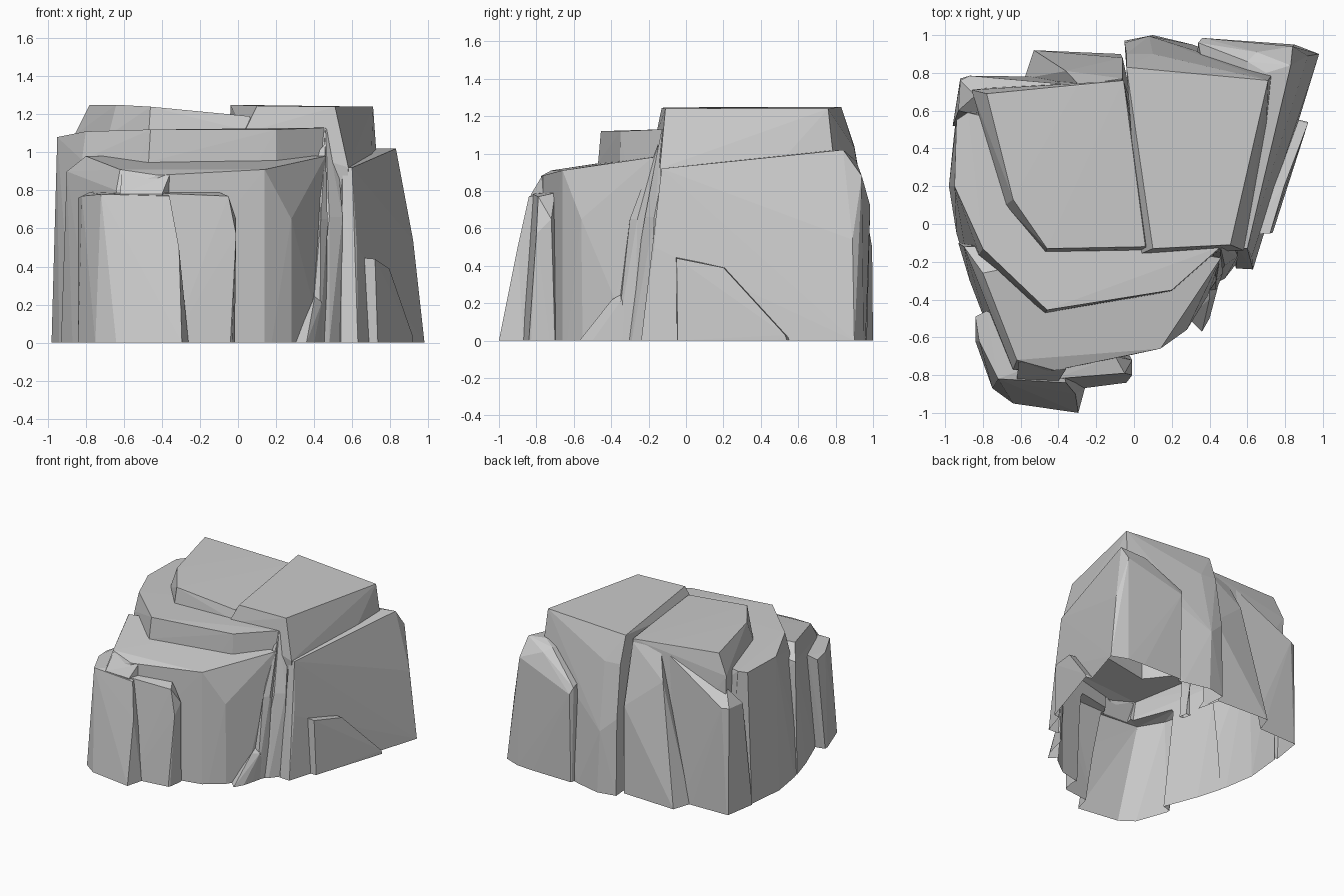
import bpy, bmesh

chunks = []


def chunk(name, base, upper):
    """Faceted boulder piece: hull of a ground outline and raised corner points."""
    bm = bmesh.new()
    depth = -0.2 - 0.01 * len(chunks)
    for x, y in base:
        bm.verts.new((x, y, 0))
        bm.verts.new((x, y, depth))
    for p in upper:
        bm.verts.new(p)
    res = bmesh.ops.convex_hull(bm, input=bm.verts[:])
    loose = {g for g in res["geom_interior"] + res["geom_unused"]
             if isinstance(g, bmesh.types.BMVert)}
    bmesh.ops.delete(bm, geom=list(loose), context='VERTS')
    bmesh.ops.recalc_face_normals(bm, faces=bm.faces[:])
    me = bpy.data.meshes.new(name)
    bm.to_mesh(me)
    bm.free()
    ob = bpy.data.objects.new(name, me)
    bpy.context.collection.objects.link(ob)
    chunks.append(ob)


# Top right block with the back middle column
chunk("top_right_block",
      [(-0.05, 0.97), (0.1, 1.0), (0.31, 0.95), (0.5, 0.0), (0.1, 0.0)],
      [(-0.04, 0.83, 1.25), (0.71, 0.76, 1.24), (0.51, -0.11, 1.24), (0.10, -0.13, 1.245),
       (-0.04, 0.9, 1.04), (0.1, 0.9, 1.03), (0.73, 0.79, 0.96), (0.70, 0.5, 0.95),
       (0.58, -0.14, 0.92), (0.03, -0.16, 1.1), (0.08, 0.995, 0.5), (-0.05, 0.96, 0.62)])

# Top left block
chunk("top_left_block",
      [(-0.82, 0.71), (-0.1, 0.8), (0.1, 0.0), (-0.45, 0.0), (-0.7, 0.2)],
      [(-0.78, 0.69, 1.25), (-0.3, 0.73, 1.22), (-0.055, 0.76, 1.2), (0.06, -0.12, 1.19),
       (-0.46, -0.13, 1.24), (-0.64, 0.13, 1.25),
       (-0.86, 0.71, 1.09), (-0.68, 0.1, 1.09), (-0.47, -0.15, 1.09), (0.1, -0.14, 1.1)])

# Middle tier running round the left and front
chunk("middle_tier",
      [(-0.95, 0.5), (-0.98, 0.2), (-0.94, -0.05), (-0.87, -0.28), (-0.45, -0.5),
       (0.2, -0.38), (0.45, -0.16), (0.4, 0.5), (-0.8, 0.6)],
      [(-0.88, 0.59, 1.09), (-0.94, 0.55, 1.08), (-0.95, 0.2, 1.08), (-0.8, -0.13, 1.11),
       (-0.46, -0.455, 1.12), (0.2, -0.35, 1.12), (0.46, -0.12, 1.13),
       (-0.82, -0.16, 0.96), (-0.47, -0.47, 0.95), (0.3, 0.3, 1.12)])

# Lower tier with its sloping top
chunk("lower_tier",
      [(-0.93, -0.1), (-0.87, -0.3), (-0.77, -0.56), (-0.6, -0.82), (-0.05, -0.69),
       (0.14, -0.66), (0.28, -0.55), (0.43, -0.2), (0, 0)],
      [(-0.9, -0.12, 0.9), (-0.8, -0.26, 0.98), (-0.62, -0.72, 0.91), (-0.42, -0.775, 0.88),
       (0.14, -0.66, 0.91), (0.28, -0.56, 0.65), (0.46, -0.18, 0.98),
       (-0.64, -0.77, 0.8), (0.39, -0.38, 0.22), (0, -0.1, 1.0)])

# Two front columns
chunk("front_left_column",
      [(-0.84, -0.62), (-0.75, -0.87), (-0.64, -0.95), (-0.295, -1.0), (-0.26, -0.87), (-0.3, -0.5)],
      [(-0.84, -0.49, 0.76), (-0.78, -0.46, 0.79), (-0.82, -0.62, 0.77), (-0.72, -0.82, 0.78),
       (-0.36, -0.84, 0.77), (-0.31, -0.9, 0.5), (-0.4, -0.7, 0.8)])
chunk("front_middle_column",
      [(-0.35, -0.88), (-0.04, -0.84), (-0.02, -0.7), (-0.35, -0.6)],
      [(-0.42, -0.82, 0.785), (-0.05, -0.79, 0.77), (-0.01, -0.8, 0.57), (-0.01, -0.72, 0.65),
       (-0.1, -0.7, 0.79), (-0.4, -0.7, 0.8)])
# Sloping shoulder behind the columns
chunk("front_shoulder",
      [(-0.6, -0.7), (-0.4, -0.7), (-0.5, -0.5)],
      [(-0.62, -0.82, 0.78), (-0.4, -0.83, 0.78), (-0.61, -0.73, 0.9), (-0.36, -0.77, 0.88),
       (-0.5, -0.5, 0.85)])

# Slivers in the front right corner
chunk("corner_foot",
      [(0.29, -0.5), (0.36, -0.57), (0.4, -0.5), (0.46, -0.25), (0.3, -0.3)],
      [(0.4, -0.395, 0.22), (0.44, -0.35, 0.21), (0.4, -0.25, 0.3)])
chunk("corner_rib",
      [(0.38, -0.38), (0.43, -0.37), (0.46, -0.28), (0.38, -0.2)],
      [(0.435, -0.3, 0.65), (0.47, -0.26, 0.65), (0.46, -0.15, 1.05), (0.42, -0.15, 1.0)])
chunk("corner_column",
      [(0.4, -0.33), (0.48, -0.29), (0.55, -0.2), (0.5, 0.2), (0.35, 0.0)],
      [(0.48, -0.22, 0.66), (0.55, -0.17, 0.66), (0.46, -0.13, 1.13), (0.52, -0.1, 1.03),
       (0.44, 0.1, 1.1)])

# Large right slab and the wedge leaning on it
chunk("right_slab",
      [(0.54, -0.235), (0.63, -0.24), (0.98, 0.9), (0.85, 0.95), (0.36, 0.96), (0.3, 0.5)],
      [(0.55, -0.13, 0.92), (0.6, -0.13, 0.92), (0.83, 0.84, 1.02), (0.7, 0.8, 1.02),
       (0.625, -0.17, 0.5), (0.92, 0.89, 0.54), (0.84, 0.94, 0.88), (0.65, 0.91, 0.96),
       (0.36, 0.985, 0.72), (0.34, 0.96, 0.77), (0.6, 0.86, 0.99)])
chunk("right_wedge",
      [(0.735, -0.045), (0.92, 0.54), (0.8, 0.57), (0.6, 0.0)],
      [(0.72, -0.05, 0.44), (0.6, -0.055, 0.45), (0.795, 0.2, 0.39), (0.7, 0.21, 0.39),
       (0.92, 0.53, 0.03)])

# Back left columns
chunk("back_left_corner",
      [(-0.96, 0.52), (-0.92, 0.77), (-0.5, 0.78), (-0.5, 0.5)],
      [(-0.93, 0.6, 0.85), (-0.92, 0.76, 0.86), (-0.87, 0.785, 0.86), (-0.84, 0.68, 0.98),
       (-0.36, 0.74, 1.15), (-0.5, 0.5, 1.0)])
chunk("back_left_slab",
      [(-0.58, 0.77), (-0.53, 0.92), (-0.07, 0.9), (0.0, 0.6), (-0.4, 0.6)],
      [(-0.29, 0.735, 1.17), (-0.06, 0.77, 1.18), (-0.06, 0.88, 0.7), (-0.36, 0.81, 0.95),
       (-0.2, 0.6, 1.1)])

# Fuse the pieces into one rock
rock = chunks[0]
bpy.context.view_layer.objects.active = rock
for ob in chunks[1:]:
    m = rock.modifiers.new("fuse", 'BOOLEAN')
    m.operation = 'UNION'
    m.solver = 'EXACT'
    m.object = ob
    bpy.ops.object.modifier_apply(modifier=m.name)
    bpy.data.objects.remove(ob)
rock.name = "rock_outcrop"

# Trim at the ground, leaving the underside open
bm = bmesh.new()
bm.from_mesh(rock.data)
bmesh.ops.bisect_plane(bm, geom=bm.verts[:] + bm.edges[:] + bm.faces[:], dist=1e-5,
                       plane_co=(0, 0, 0), plane_no=(0, 0, 1), clear_inner=True)
flat = [f for f in bm.faces if all(abs(v.co.z) < 1e-4 for v in f.verts)]
bmesh.ops.delete(bm, geom=flat, context='FACES')
bm.to_mesh(rock.data)
bm.free()
for p in rock.data.polygons:
    p.use_smooth = False
